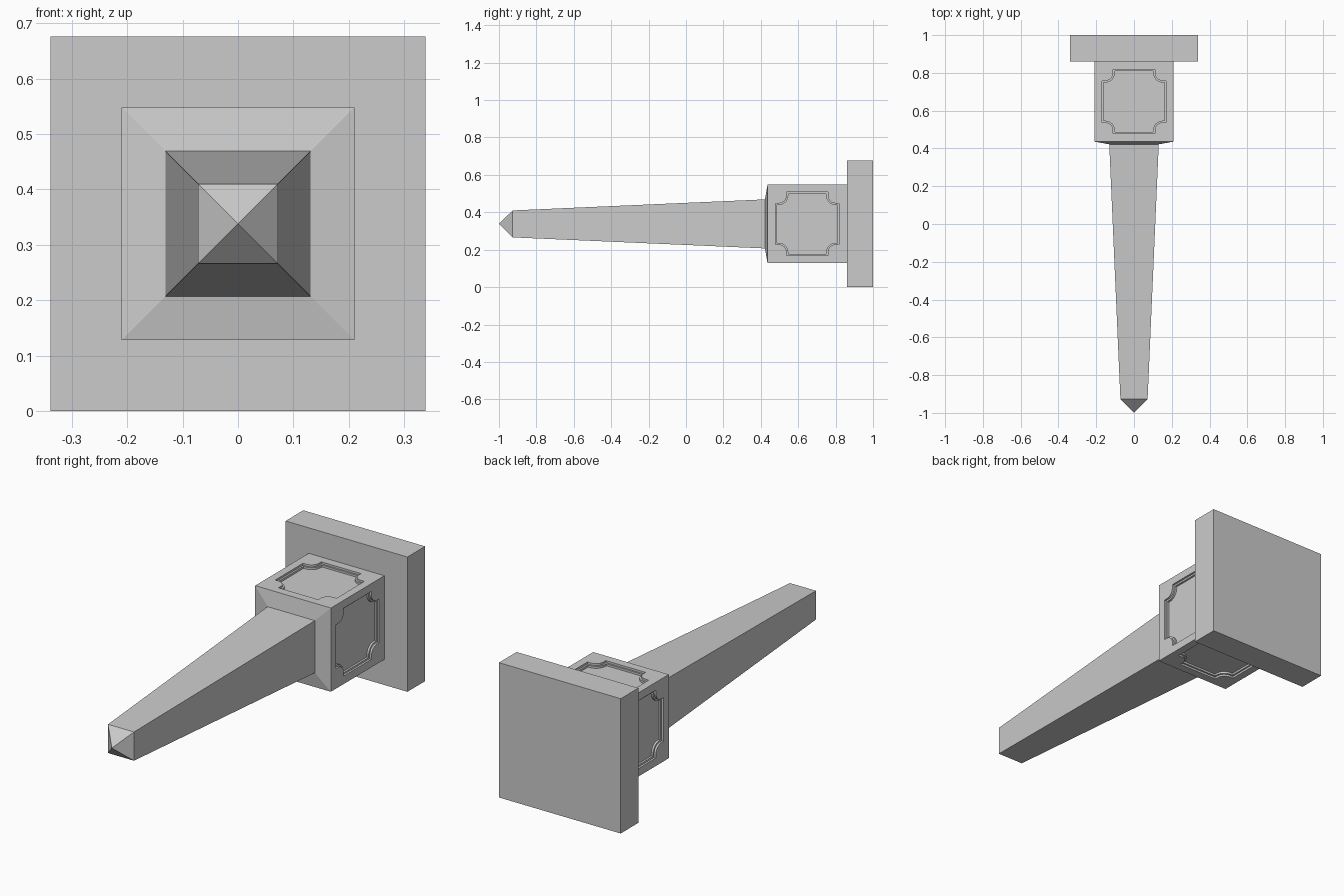
import bpy, bmesh, math
from mathutils import Matrix, Vector

if "Cube" in bpy.data.objects:
    bpy.data.objects.remove(bpy.data.objects["Cube"])

CZ = 0.338       # height of the long axis
DIE = 0.21       # half width of the pedestal block
DIE_Y = 0.648    # middle of the pedestal block


def finish(name, bm):
    bmesh.ops.recalc_face_normals(bm, faces=bm.faces)
    mesh = bpy.data.meshes.new(name)
    bm.to_mesh(mesh)
    bm.free()
    obj = bpy.data.objects.new(name, mesh)
    bpy.context.collection.objects.link(obj)
    return obj


def loft(bm, loops):
    """Skin a list of equal-length point loops and cap both ends."""
    rings = [[bm.verts.new(p) for p in loop] for loop in loops]
    for a, b in zip(rings, rings[1:]):
        for i in range(len(a)):
            j = (i + 1) % len(a)
            bm.faces.new((a[i], a[j], b[j], b[i]))
    bm.faces.new(rings[0])
    bm.faces.new(rings[-1])


def square_part(name, sections):
    """Square sections along y, each given as (y, half width)."""
    bm = bmesh.new()
    loft(bm, [[(sx * h, y, CZ + sz * h) for sx, sz in
               ((-1, -1), (1, -1), (1, 1), (-1, 1))] for y, h in sections])
    bmesh.ops.remove_doubles(bm, verts=bm.verts, dist=1e-5)
    return finish(name, bm)


def panel_outline(t, depth):
    """Panel with stepped concave corners, offset inwards by t."""
    h, s, r = 0.17, 0.018, 0.042
    c = h - s
    corner = [Vector((h - t, c - r - t))]
    for i in range(7):
        a = math.radians(270 - 15 * i)
        corner.append(Vector((c + (r + t) * math.cos(a), c + (r + t) * math.sin(a))))
    corner.append(Vector((c - r - t, h - t)))
    pts = []
    for q in range(4):
        rot = Matrix.Rotation(math.pi / 2 * q, 2)
        pts += [rot @ p for p in corner]
    return [Vector((p.x, p.y, DIE + depth)) for p in pts]


# plinth
square_part("plinth", [(1.0, 0.338), (0.86, 0.338)])

# pedestal block with shallow bevelled shoulder
block = square_part("pedestal_block", [(0.861, DIE), (0.436, DIE), (0.422, 0.131)])

# tapering shaft and pyramid point
bm = bmesh.new()
shaft = [[(sx * h, y, CZ + sz * h) for sx, sz in ((-1, -1), (1, -1), (1, 1), (-1, 1))]
         for y, h in ((0.423, 0.131), (-0.927, 0.072))]
loft(bm, shaft)
bm.faces.ensure_lookup_table()
bmesh.ops.delete(bm, geom=[bm.faces[-1]], context='FACES_ONLY')
bm.verts.ensure_lookup_table()
end = list(bm.verts)[4:]
tip = bm.verts.new((0, -1, CZ))
for i in range(4):
    bm.faces.new((end[i], end[(i + 1) % 4], tip))
finish("shaft", bm)

# stepped recessed panels on the four long sides of the block
bm = bmesh.new()
steps = ((0, 0.03), (0, -0.01), (0.009, -0.01), (0.009, -0.02))
for k in range(4):
    place = (Matrix.Translation((0, DIE_Y, CZ)) @
             Matrix.Rotation(math.pi / 2 * k, 4, 'Y'))
    loft(bm, [[place @ p for p in panel_outline(t, d)] for t, d in steps])
cutter = finish("panel_cutter", bm)
cutter.hide_render = True
cut = block.modifiers.new("panels", 'BOOLEAN')
cut.operation = 'DIFFERENCE'
cut.solver = 'EXACT'
cut.object = cutter
bpy.context.view_layer.objects.active = block
bpy.ops.object.modifier_apply(modifier=cut.name)
bpy.data.objects.remove(cutter)
